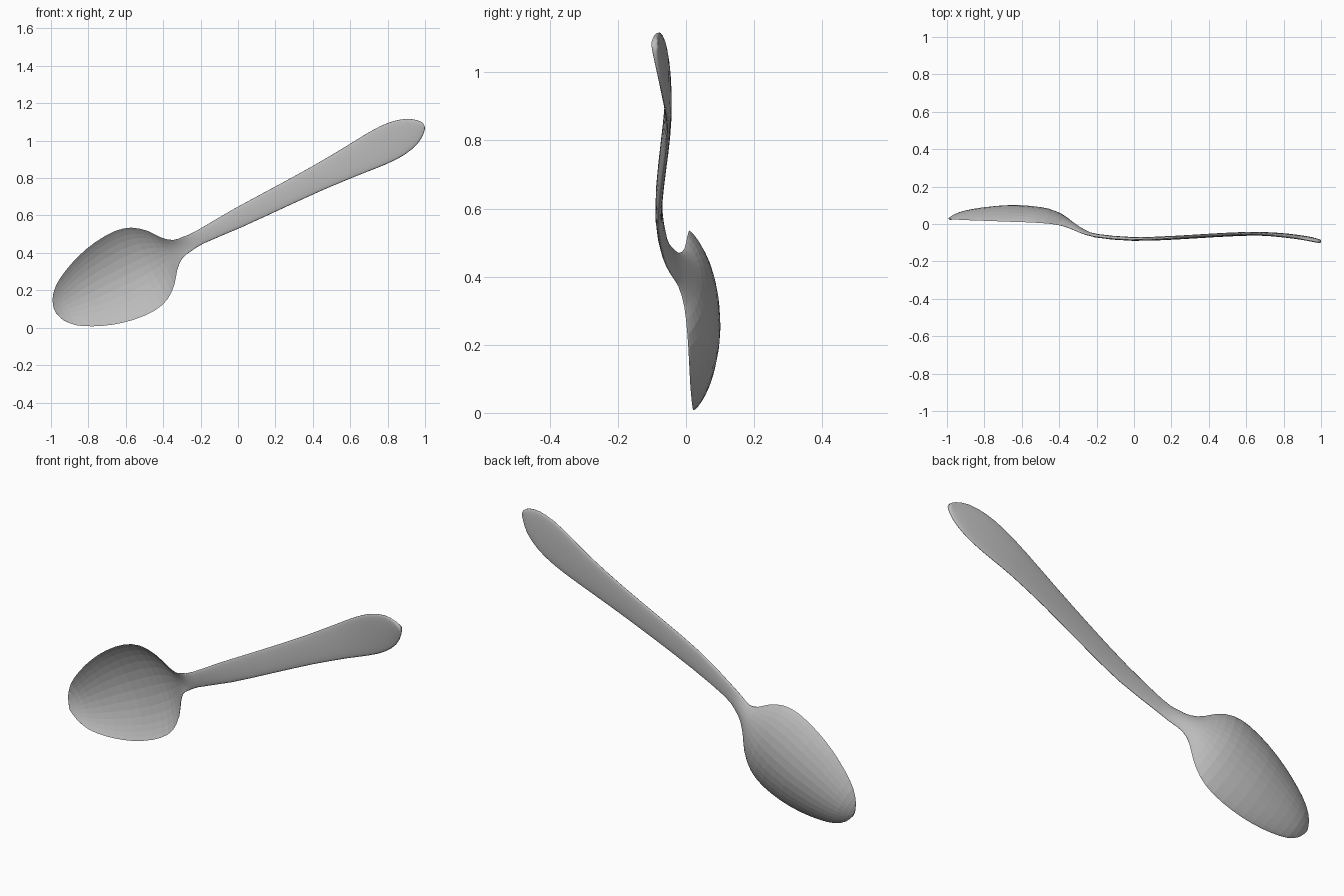
import bpy
import bmesh
import math
from mathutils import Vector

# Remove the default object
default_cube = bpy.data.objects.get("Cube")
if default_cube:
    bpy.data.objects.remove(default_cube, do_unlink=True)

# Stations along the spoon: position, half width, rim depth, dish depth
STATIONS = [
    (-1.095, .012, .027, 0), (-1.078, .062, .027, .012),
    (-1.03, .118, .025, .035), (-.95, .165, .022, .055),
    (-.85, .205, .019, .07), (-.74, .231, .016, .08),
    (-.62, .238, .012, .08), (-.53, .215, .009, .07),
    (-.46, .16, .004, .05), (-.41, .095, -.005, .033),
    (-.36, .055, -.022, .02), (-.3, .044, -.045, .008),
    (-.22, .039, -.063, 0), (0, .053, -.08, 0),
    (.25, .061, -.073, 0), (.49, .07, -.06, 0),
    (.7, .085, -.052, 0), (.84, .097, -.056, 0),
    (.95, .096, -.066, 0), (1.04, .074, -.078, 0),
    (1.095, .038, -.089, 0), (1.115, .012, -.092, 0),
]
RING_POINTS = 32
STEPS = 2
NECK = -.4

# Spoon axis, tilted in the upright plane
tilt = math.atan(.5)
along = Vector((math.cos(tilt), 0, math.sin(tilt)))
across = Vector((-math.sin(tilt), 0, math.cos(tilt)))
origin = Vector((0, 0, .58))


def smooth_stations(rows, steps):
    """Catmull-Rom interpolation of the station rows."""
    result = []
    for i in range(len(rows) - 1):
        before, start = rows[max(i - 1, 0)], rows[i]
        end, after = rows[i + 1], rows[min(i + 2, len(rows) - 1)]
        for k in range(steps):
            f = k / steps
            result.append([
                b + f * ((c - a) + f * ((2 * a - 5 * b + 4 * c - d)
                                        + f * (3 * (b - c) + d - a))) / 2
                for a, b, c, d in zip(before, start, end, after)])
    result.append(list(rows[-1]))
    return result


def cross_section(bm, station):
    """Closed ring: a thin rounded strip, dished towards the back."""
    position, half, rim, dish = station
    blend = min(max((position - NECK) / .2, 0), 1)
    half_thick = .005 + .005 * blend
    shift = .006 * blend
    ring = []
    for k in range(RING_POINTS):
        angle = math.tau * k / RING_POINTS
        t, side = math.cos(angle), math.sin(angle)
        skin = math.copysign(abs(side) ** .7, side) * half_thick
        depth = rim + dish * max(1 - t * t, 0) ** .85 + skin
        point = origin + along * position + across * (half * t + shift)
        point.y = depth
        ring.append(bm.verts.new(point))
    return ring


def build_spoon(material):
    bm = bmesh.new()
    rings = [cross_section(bm, s) for s in smooth_stations(STATIONS, STEPS)]
    for first, second in zip(rings, rings[1:]):
        for k in range(RING_POINTS):
            n = (k + 1) % RING_POINTS
            bm.faces.new((first[k], first[n], second[n], second[k]))
    bm.faces.new(rings[0])
    bm.faces.new(rings[-1])
    bmesh.ops.recalc_face_normals(bm, faces=bm.faces)
    mesh = bpy.data.meshes.new("spoon")
    bm.to_mesh(mesh)
    bm.free()
    mesh.materials.append(material)
    spoon = bpy.data.objects.new("spoon", mesh)
    bpy.context.collection.objects.link(spoon)
    return spoon


# Brushed metal grey
grey = bpy.data.materials.new("metal_grey")
grey.use_nodes = True
color = (.5, .5, .5, 1)
grey.diffuse_color = color
grey.node_tree.nodes["Principled BSDF"].inputs["Base Color"].default_value = color

spoon = build_spoon(grey)

# Smooth handle, faceted bowl
for face in spoon.data.polygons:
    face.use_smooth = (face.center - origin).dot(along) > NECK
